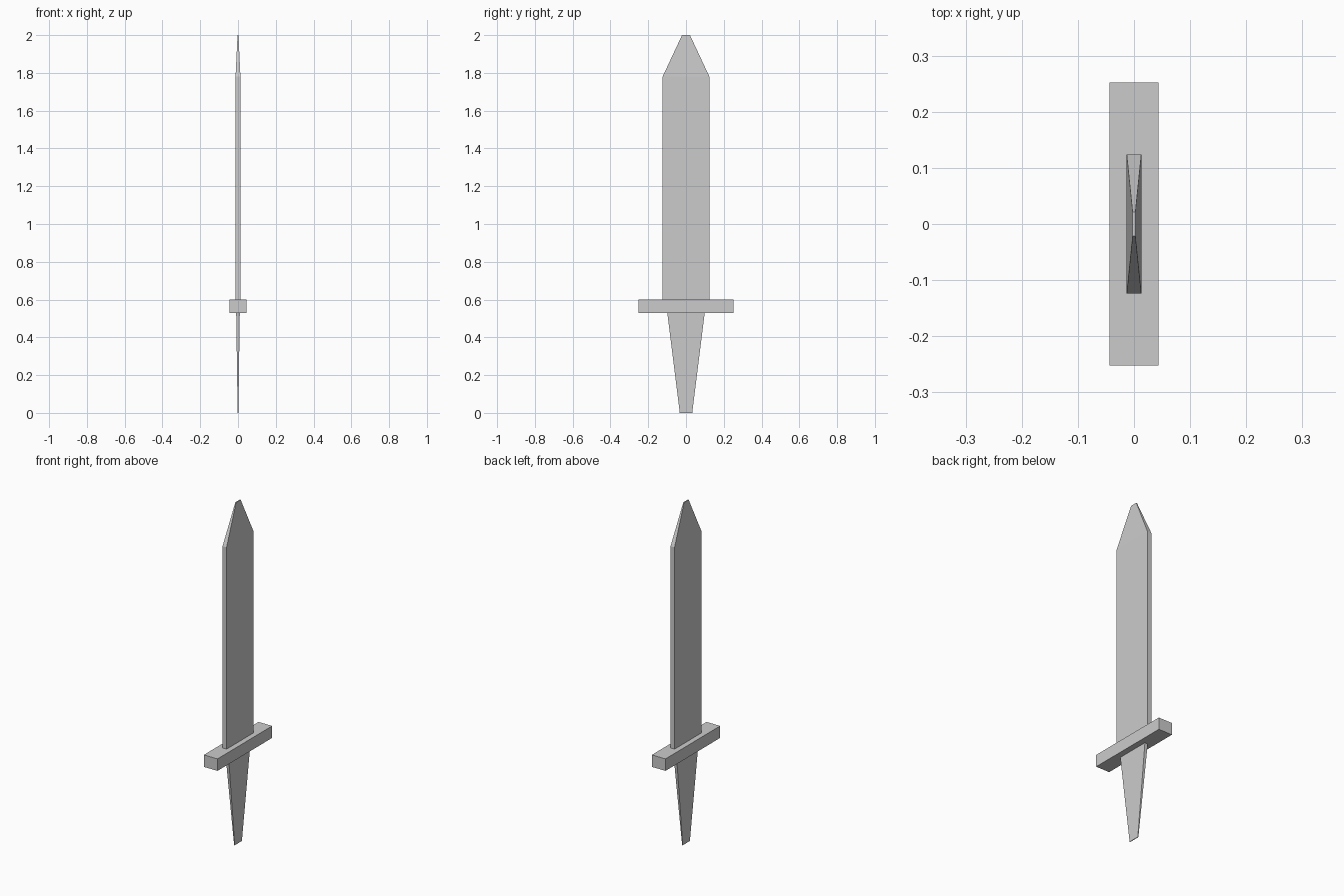
import bpy
import bmesh

if "Cube" in bpy.data.objects:
    bpy.data.objects.remove(bpy.data.objects["Cube"])


def loft(name, sections):
    """Solid through stacked rectangles given as (z, half_x, half_y)."""
    bm = bmesh.new()
    rings = [[bm.verts.new((sx * hx, sy * hy, z))
              for sx, sy in ((-1, -1), (1, -1), (1, 1), (-1, 1))]
             for z, hx, hy in sections]
    for low, high in zip(rings, rings[1:]):
        for i in range(4):
            j = (i + 1) % 4
            bm.faces.new((low[i], low[j], high[j], high[i]))
    bm.faces.new(rings[0][::-1])
    bm.faces.new(rings[-1])
    bmesh.ops.recalc_face_normals(bm, faces=bm.faces)
    mesh = bpy.data.meshes.new(name)
    bm.to_mesh(mesh)
    bm.free()
    obj = bpy.data.objects.new(name, mesh)
    bpy.context.collection.objects.link(obj)
    return obj


# Tapered grip, narrowest at the bottom
loft("grip", [(0.0, 0.002, 0.033), (0.53, 0.0095, 0.099)])

# Flat crossguard bar
loft("crossguard", [(0.53, 0.044, 0.2525), (0.60, 0.044, 0.2525)])

# Straight blade with a blunt chiselled tip
loft("blade", [(0.60, 0.013, 0.124), (1.78, 0.013, 0.124), (2.0, 0.0025, 0.021)])
